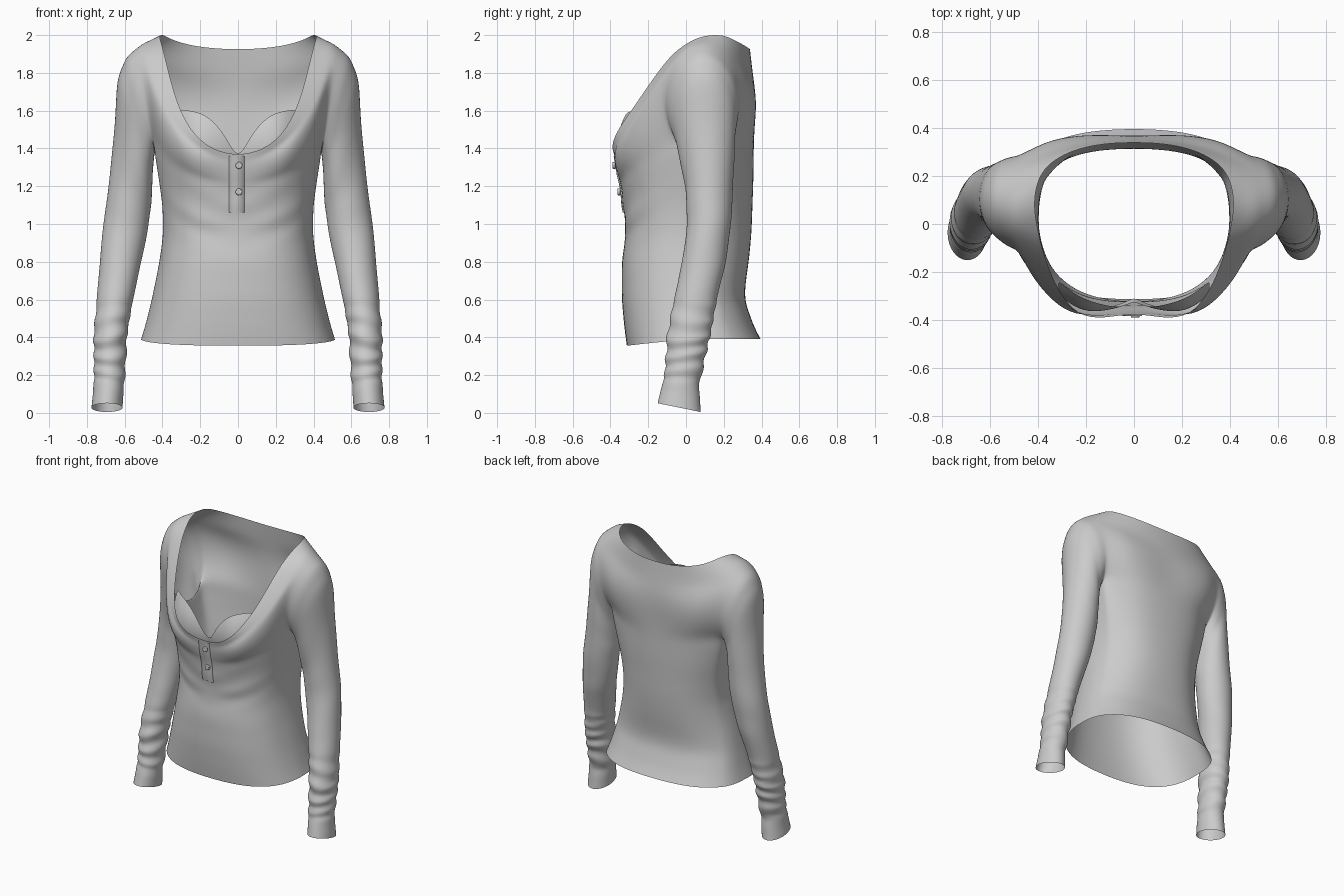
import bpy, bmesh, math
from mathutils import Vector

if "Cube" in bpy.data.objects:
    bpy.data.objects.remove(bpy.data.objects["Cube"])

JA, JB, J = 5, 10, 14        # armhole columns, last column of the half body
RA, RB, I = 16, 21, 23       # armhole rows, neckline row

# body sections: z, half width, front y, back y
SECTIONS = [(0.34, .53, -.315, .425), (0.45, .495, -.33, .368), (0.6, .457, -.344, .32),
            (0.8, .417, -.344, .345), (0.95, .397, -.322, .352), (1.1, .402, -.337, .355),
            (1.25, .425, -.354, .36), (1.4, .45, -.367, .36), (1.6, .46, -.362, .36)]
# neckline from front centre over the shoulder to back centre
NECK = [(0, -.365, 1.36), (.13, -.365, 1.39), (.235, -.335, 1.47), (.308, -.283, 1.6),
        (.352, -.195, 1.74), (.387, -.09, 1.885), (.402, -.015, 1.945), (.415, .055, 1.985),
        (.413, .13, 2.002), (.393, .2, 2.0), (.35, .255, 1.975), (.27, .298, 1.95),
        (.18, .322, 1.935), (.09, .333, 1.927), (0, .335, 1.925)]
# sleeve rings: inner x, inner z, outer x, outer z, front y, back y
SLEEVE = [(.44, 1.38, .505, 1.96, -.12, .29), (.445, 1.33, .592, 1.89, -.095, .28),
          (.45, 1.27, .641, 1.77, -.065, .265), (.452, 1.19, .654, 1.53, -.035, .258),
          (.458, 1.1, .68, 1.25, -.002, .25), (.475, .97, .712, 1.02, .005, .24),
          (.51, .8, .732, .82, -.02, .215), (.555, .6, .748, .6, -.065, .165),
          (.585, .42, .765, .42, -.1, .132), (.597, .2, .764, .2, -.115, .082),
          (.603, .15, .765, .15, -.125, .07), (.61, .028, .777, .028, -.152, .08)]
SPLITS = [2, 2, 2, 2, 2, 2, 3, 6, 10, 3, 3]


def lerp(a, b, t):
    return a + (b - a) * t


def table(rows, z):
    for a, b in zip(rows, rows[1:]):
        if z <= b[0]:
            t = max(0, (z - a[0]) / (b[0] - a[0]))
            return [lerp(p, q, t) for p, q in zip(a[1:], b[1:])]
    return rows[-1][1:]


def theta(j):
    deg = 81 * j / JA if j <= JA else 81 + 38 * (j - JA) / (JB - JA) if j <= JB \
        else 119 + 61 * (j - JB) / (J - JB)
    return math.radians(deg)


def section(z, th):
    w, yf, yb = table(SECTIONS, z)
    s, c = abs(math.sin(th)) ** .8, abs(math.cos(th))
    # the back is rounder at the waist than at the shoulder blades
    c = c ** .8 if th < math.pi / 2 else c ** (.73 + .3 * math.exp(-((z - .85) / .3) ** 2))
    fold = 0
    if th < 1.5:     # soft creases under the bust
        fold = .009 * math.exp(-((z - 1.05) / .16) ** 2) * math.sin(42 * (z - .5 * w * s))
    y = .05 - (.05 - yf + fold) * c if th < math.pi / 2 else .05 + (yb - .05) * c
    if th > 2:       # hollow of the lower back
        y -= .012 * math.exp(-((z - .7) / .2) ** 2) * c
    return Vector((w * s if 0 < th < 3.14 else 0, y, z))


def ring(r, k):
    phi = math.radians(-45 + 18 * k)
    xi, zi, xo, zo, yf, yb = r
    c, s = math.cos(phi), math.sin(phi)
    zm = (zi + zo) / 2
    f = 1
    if .08 < zm < .64:   # bunched lower sleeve
        win = math.sin(math.pi * (zm - .08) / .56) ** .8
        f += .075 * win * math.sin(2 * math.pi * zm / .095 + 1.6 * math.sin(phi + zm * 11))
    f += .014 * math.sin(zm * 22 + 2 * phi) if .64 < zm < 1.4 else 0
    tilt = -.026 * s * max(0, 1 - zm / .3)
    return Vector(((xi + xo) / 2 + (xi - xo) / 2 * c * f,
                   (yf + yb) / 2 + (yb - yf) / 2 * s * f, zm + (zi - zo) / 2 * c + tilt))


G = {}


def coons(i0, i1, j0, j1):
    """Fill a patch of the grid from its four borders."""
    for i in range(i0 + 1, i1):
        for j in range(j0 + 1, j1):
            u, v = (j - j0) / (j1 - j0), (i - i0) / (i1 - i0)
            G[i, j] = (lerp(G[i, j0], G[i, j1], u) + lerp(G[i0, j], G[i1, j], v)
                       - lerp(lerp(G[i0, j0], G[i0, j1], u), lerp(G[i1, j0], G[i1, j1], u), v))


def make(name, bm):
    bmesh.ops.recalc_face_normals(bm, faces=bm.faces)
    for f in bm.faces:
        f.smooth = True
    me = bpy.data.meshes.new(name)
    bm.to_mesh(me)
    bm.free()
    ob = bpy.data.objects.new(name, me)
    bpy.context.collection.objects.link(ob)
    return ob


def mirror_smooth(ob, levels):
    m = ob.modifiers.new("mirror", 'MIRROR')
    m.use_clip = True
    s = ob.modifiers.new("smooth", 'SUBSURF')
    s.levels = s.render_levels = levels


def sheet(bm, rows):
    vs = [[bm.verts.new(p) for p in r] for r in rows]
    for a, b in zip(vs, vs[1:]):
        for k in range(len(a) - 1):
            bm.faces.new((a[k], a[k + 1], b[k + 1], b[k]))


# armhole loop in the body grid
loop = [(RA, j) for j in range(JA, JB)] + [(i, JB) for i in range(RA, RB)] \
     + [(RB, j) for j in range(JB, JA, -1)] + [(i, JA) for i in range(RB, RA, -1)]
for k, key in enumerate(loop):
    G[key] = ring(SLEEVE[0], k)

# torso below the armholes
for j in range(J + 1):
    th = theta(j)
    if j < JA:
        top = section(1.2 + .26 * (j / JA) ** 1.5, th)
    elif j > JB:
        top = section(1.40 + .06 * (J - j) / (J - JB), th)
    else:
        top = G[RA, j]
    hem = .39 - .035 * max(0, math.cos(th))
    gap = top - section(top.z, th)
    for i in range(RA + 1):
        s = i / RA
        G[i, j] = section(lerp(hem, top.z, s), th) + gap * s ** 3
    G[I, j] = Vector(NECK[j])

# chest, shoulder and back panels
for j, i0 in ((0, RA), (J, RA), (JA, RB), (JB, RB)):
    for i in range(i0 + 1, I):
        G[i, j] = lerp(G[i0, j], G[I, j], (i - i0) / (I - i0))
coons(RA, I, 0, JA)
coons(RB, I, JA, JB)
coons(RA, I, JB, J)

bm = bmesh.new()
V = {}
for key, p in G.items():
    if p.y < 0:      # bust fullness
        p.y -= .054 * math.exp(-((p.x - .22) / .125) ** 2 - ((p.z - 1.42) / .14) ** 2)
    elif key[1] > JB:   # rounded upper back
        p.y += .02 * math.exp(-((p.z - 1.7) / .18) ** 2)
    V[key] = bm.verts.new(p)
for i in range(I):
    for j in range(J):
        if not (RA <= i < RB and JA <= j < JB):
            bm.faces.new((V[i, j], V[i, j + 1], V[i + 1, j + 1], V[i + 1, j]))

# sleeve grown out of the armhole
prev = [V[k] for k in loop]
for a, b, n in zip(SLEEVE, SLEEVE[1:], SPLITS):
    for m in range(1, n + 1):
        r = [lerp(p, q, m / n) for p, q in zip(a, b)]
        cur = [bm.verts.new(ring(r, k)) for k in range(len(loop))]
        for k in range(len(loop)):
            q = (k + 1) % len(loop)
            bm.faces.new((prev[k], prev[q], cur[q], cur[k]))
        prev = cur
shirt = make("shirt", bm)
mirror_smooth(shirt, 2)

# inner cups behind the neckline
EDGE = [(0, 1.37), (.025, 1.385), (.07, 1.47), (.13, 1.545), (.19, 1.585), (.25, 1.6), (.315, 1.607)]
bm = bmesh.new()
rows = []
for n in range(7):
    row = []
    for x, zt in EDGE:
        z = lerp(1.31 + .3 * x, zt, n / 6)
        k = 4 if x > .18 else 1.2
        row.append((x, -.366 + k * (x - .18) ** 2 + 1.7 * (z - 1.42) ** 2, z))
    rows.append(row)
sheet(bm, rows)
mirror_smooth(make("inner_cups", bm), 2)

# button placket laid on the shirt front
bpy.context.view_layer.update()
ev = shirt.evaluated_get(bpy.context.evaluated_depsgraph_get())


def front_y(x, z):
    hit, loc, _, _ = ev.ray_cast(Vector((x, -1, z)), Vector((0, 1, 0)))
    return loc.y if hit and loc.y < 0 else -.365


bm = bmesh.new()
rows = []
for n in range(13):
    z = lerp(1.06, 1.36, n / 12)
    ys = [front_y(x, z) for x in (-.048, -.007, .034)]
    rows.append([(-.048, ys[0] + .004, z), (-.048, ys[0] - .006, z), (-.007, ys[1] - .007, z),
                 (.034, ys[2] - .006, z), (.034, ys[2] + .004, z)])
sheet(bm, rows)
make("placket", bm)

# buttons
for n, z in enumerate((1.31, 1.17)):
    bpy.ops.mesh.primitive_cylinder_add(vertices=24, radius=.018, depth=.016,
                                        location=(.005, front_y(.005, z) - .014, z),
                                        rotation=(math.pi / 2, 0, 0))
    b = bpy.context.object
    b.name = "button_%d" % (n + 1)
    bev = b.modifiers.new("round", 'BEVEL')
    bev.width, bev.segments = .004, 2
    bpy.ops.object.shade_smooth_by_angle()
